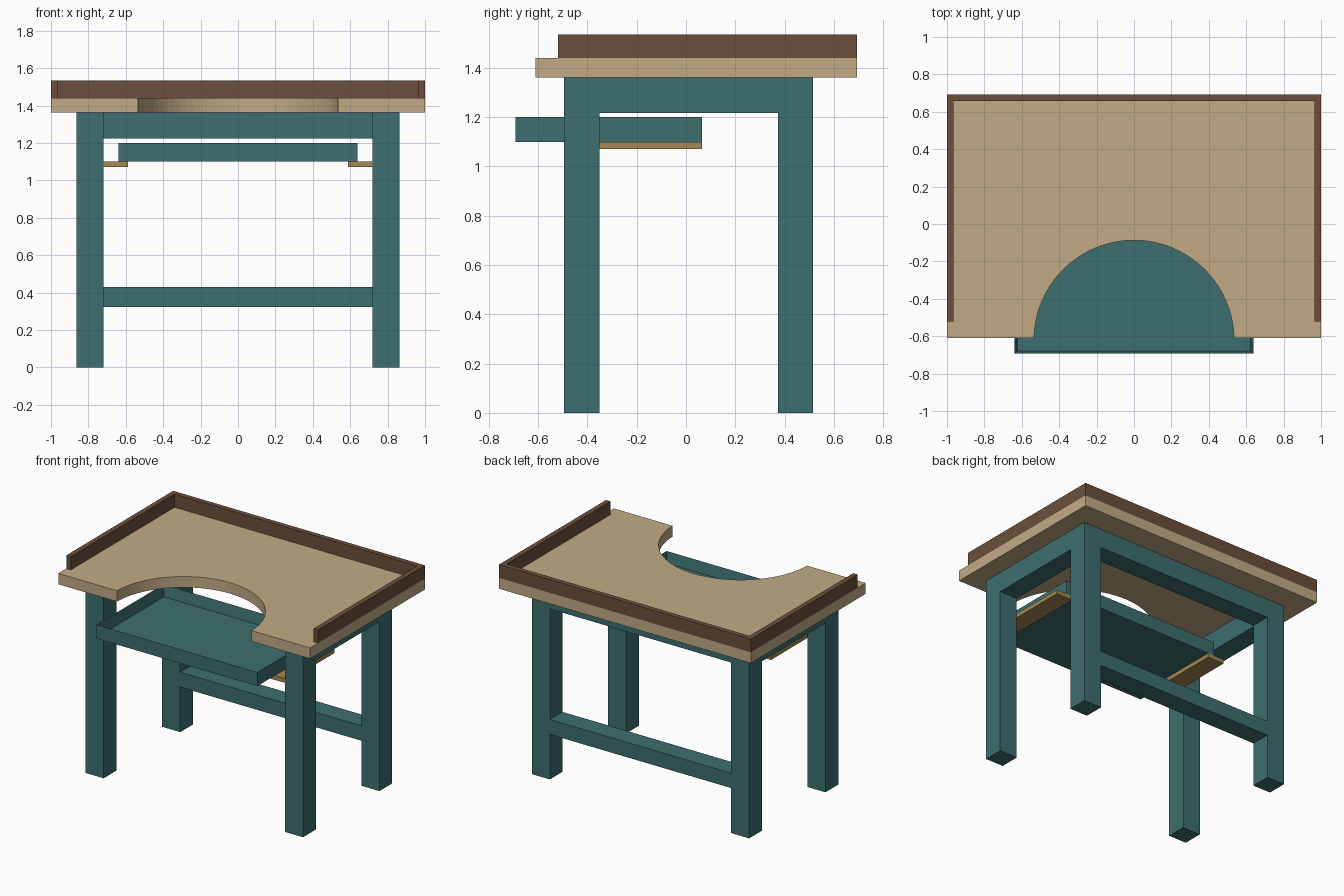
import bpy, bmesh, math

if "Cube" in bpy.data.objects:
    bpy.data.objects.remove(bpy.data.objects["Cube"])


def material(name, rgb):
    m = bpy.data.materials.new(name)
    m.diffuse_color = (*rgb, 1)
    m.use_nodes = True
    m.node_tree.nodes["Principled BSDF"].inputs["Base Color"].default_value = m.diffuse_color
    return m


TEAL = material("teal_paint", (0.047, 0.156, 0.156))
TAN = material("light_wood", (0.54, 0.41, 0.24))
BROWN = material("dark_wood", (0.147, 0.078, 0.045))
OAK = material("runner_wood", (0.38, 0.246, 0.085))


def finish(bm, name, mat):
    bmesh.ops.recalc_face_normals(bm, faces=bm.faces)
    me = bpy.data.meshes.new(name)
    bm.to_mesh(me)
    bm.free()
    me.materials.append(mat)
    ob = bpy.data.objects.new(name, me)
    bpy.context.collection.objects.link(ob)
    return ob


def prism(name, outline, z0, z1, mat):
    """Extrude a flat xy outline from z0 to z1."""
    bm = bmesh.new()
    face = bm.faces.new([bm.verts.new((x, y, z0)) for x, y in outline])
    ext = bmesh.ops.extrude_face_region(bm, geom=[face])
    top = [v for v in ext["geom"] if isinstance(v, bmesh.types.BMVert)]
    bmesh.ops.translate(bm, verts=top, vec=(0, 0, z1 - z0))
    return finish(bm, name, mat)


def box(name, x0, x1, y0, y1, z0, z1, mat):
    return prism(name, [(x0, y0), (x1, y0), (x1, y1), (x0, y1)], z0, z1, mat)


LEG_IN, LEG_OUT = 0.72, 0.863
FRONT, BACK = (-0.495, -0.35), (0.373, 0.516)

# Worktop with round cutout at the front
r, cy, y_front, y_back = 0.535, -0.622, -0.61, 0.693
start = math.asin((y_front - cy) / r)
n = 40
arc = []
for i in range(n + 1):
    a = math.pi - start - (math.pi - 2 * start) * i / n
    arc.append((r * math.cos(a), cy + r * math.sin(a)))
prism("worktop", [(-1, y_front)] + arc + [(1, y_front), (1, y_back), (-1, y_back)],
      1.362, 1.44, TAN)

# Raised rim around the back and sides
t = 0.036
prism("worktop_rim", [(-1, -0.52), (-1 + t, -0.52), (-1 + t, y_back - t), (1 - t, y_back - t),
                      (1 - t, -0.52), (1, -0.52), (1, y_back), (-1, y_back)],
      1.44, 1.535, BROWN)

# Legs, side aprons and tray runners, left and right
for side, s in (("left", -1), ("right", 1)):
    xi, xo = sorted((s * LEG_IN, s * LEG_OUT))
    box(f"front_leg_{side}", xi, xo, *FRONT, 0, 1.362, TEAL)
    box(f"back_leg_{side}", xi, xo, *BACK, 0, 1.362, TEAL)
    box(f"side_apron_{side}", xi, xo, FRONT[1], BACK[0], 1.216, 1.362, TEAL)
    ra, rb = sorted((s * 0.587, s * LEG_IN))
    box(f"tray_runner_{side}", ra, rb, FRONT[0], 0.065, 1.07, 1.10, OAK)

# Back apron and stretcher
box("back_apron", -LEG_IN, LEG_IN, *BACK, 1.224, 1.362, TEAL)
box("back_stretcher", -LEG_IN, LEG_IN, *BACK, 0.323, 0.43, TEAL)

# Open tray: inset the top of a block and push it down
bm = bmesh.new()
bmesh.ops.create_cube(bm, size=1)
for v in bm.verts:
    v.co = (v.co.x * 1.276, v.co.y * 0.757 - 0.3135, v.co.z * 0.10 + 1.15)
bm.normal_update()
top = max(bm.faces, key=lambda f: f.calc_center_median().z)
bmesh.ops.inset_region(bm, faces=[top], thickness=0.02)
bmesh.ops.translate(bm, verts=top.verts[:], vec=(0, 0, -0.08))
finish(bm, "sliding_tray", TEAL)
